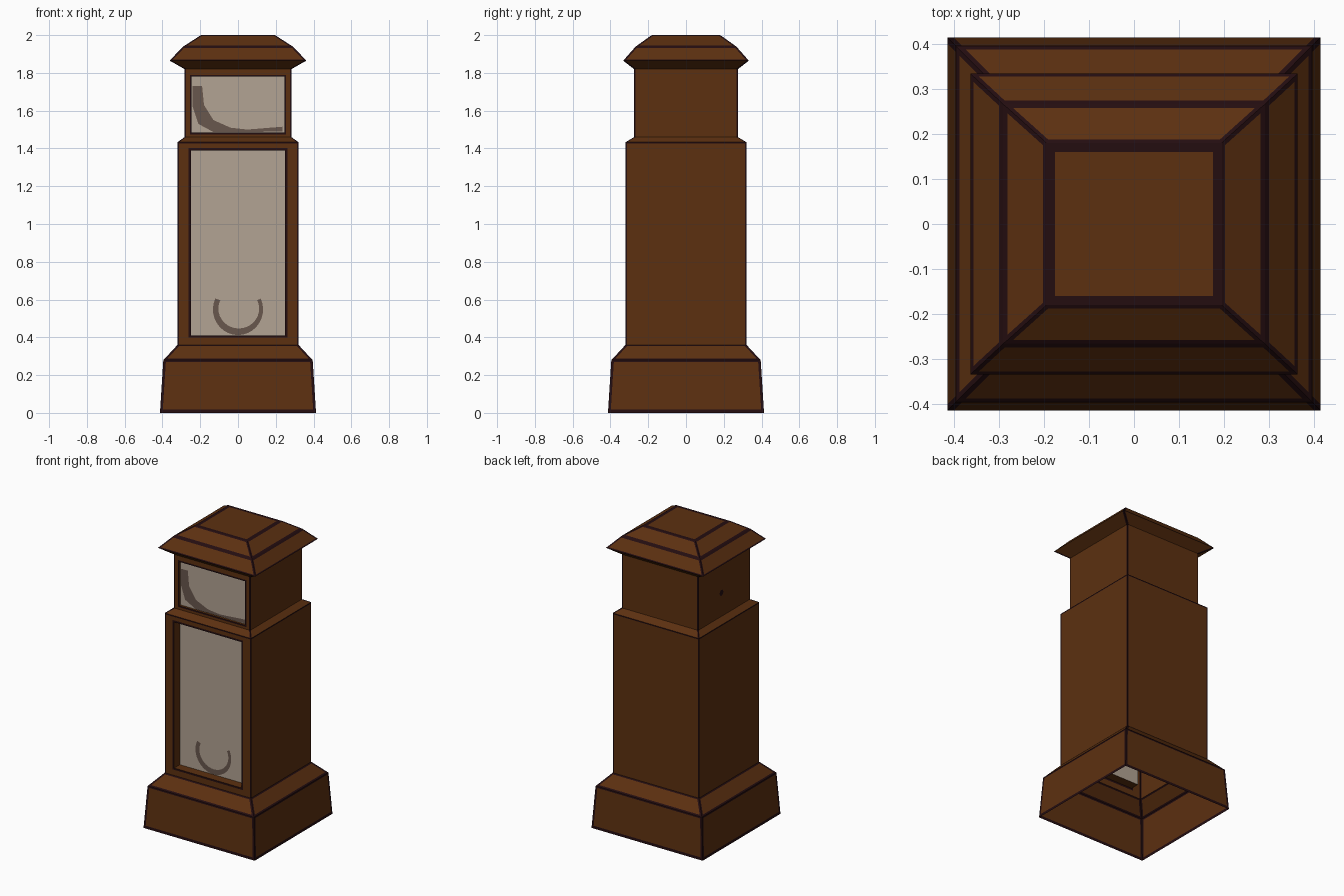
import bpy, bmesh, math
from mathutils import Vector

if "Cube" in bpy.data.objects:
    bpy.data.objects.remove(bpy.data.objects["Cube"])


def material(name, rgb):
    m = bpy.data.materials.new(name)
    lin = [((c / 255 + 0.055) / 1.055) ** 2.4 for c in rgb]
    m.diffuse_color = (*lin, 1)
    m.use_nodes = True
    m.node_tree.nodes["Principled BSDF"].inputs["Base Color"].default_value = m.diffuse_color
    return m


WOOD, EDGE, PANEL, SHADE = range(4)
MATS = [material("brown wood", (92, 48, 16)),
        material("dark edge", (36, 13, 16)),
        material("pale panel", (178, 163, 147)),
        material("panel shade", (104, 87, 77))]


def finish(bm, name):
    bmesh.ops.remove_doubles(bm, verts=bm.verts, dist=0.0002)
    me = bpy.data.meshes.new(name)
    bm.to_mesh(me)
    bm.free()
    for m in MATS:
        me.materials.append(m)
    ob = bpy.data.objects.new(name, me)
    bpy.context.collection.objects.link(ob)
    return ob


def bridge(bm, a, b, mats, closed=True, skip=None):
    n = len(a)
    for i in range(n if closed else n - 1):
        if i == skip:
            continue
        j = (i + 1) % n
        f = bm.faces.new((a[i], a[j], b[j], b[i]))
        f.material_index = mats(i) if callable(mats) else mats


def ring(bm, hx, hy, z, w):
    # rectangle with a narrow strip beside each corner
    c = [Vector(p) for p in ((-hx, -hy, z), (hx, -hy, z), (hx, hy, z), (-hx, hy, z))]
    pts = []
    for i in range(4):
        d = (c[(i + 1) % 4] - c[i]).normalized() * w
        pts += [c[i], c[i] + d, c[(i + 1) % 4] - d]
    return [bm.verts.new(p) for p in pts]


def loft(levels, w, skip_band=None, cap=False):
    # levels: half width, half depth, height, colour of the band below
    bm = bmesh.new()
    rings = [ring(bm, hx, hy, z, w) for hx, hy, z, _ in levels]
    for k in range(1, len(levels)):
        m = levels[k][3]
        bridge(bm, rings[k - 1], rings[k], lambda i: m if i % 3 == 1 else EDGE,
               skip=1 if k == skip_band else None)
    if cap:
        bm.faces.new(rings[-1]).material_index = WOOD
    return bm


def window(bm, outer, inner, y, y_in, rim):
    # frame, dark rim, recess walls and pale panel; rects are (half x, z0, z1)
    def rect(r, yy, g=0):
        h, z0, z1 = r[0] + g, r[1] - g, r[2] + g
        return [bm.verts.new(p) for p in ((-h, yy, z0), (h, yy, z0), (h, yy, z1), (-h, yy, z1))]
    loops = [rect(outer, y), rect(inner, y, rim), rect(inner, y), rect(inner, y_in)]
    for a, b, m in zip(loops, loops[1:], (WOOD, EDGE, WOOD)):
        bridge(bm, a, b, m)
    bm.faces.new(loops[-1]).material_index = PANEL


def painted_strip(name, outer, inner, y):
    bm = bmesh.new()
    a = [bm.verts.new((x, y, z)) for x, z in outer]
    b = [bm.verts.new((x, y, z)) for x, z in inner]
    bridge(bm, a, b, SHADE, closed=False)
    finish(bm, name)


# hollow plinth, open underneath
finish(loft([(.413, .413, 0, 0), (.412, .412, .018, EDGE), (.396, .396, .27, WOOD),
             (.395, .395, .28, EDGE), (.387, .387, .288, EDGE),
             (.327, .327, .353, WOOD), (.32, .32, .36, EDGE)], .014), "plinth")

# tall case with deep recessed front
bm = loft([(.32, .32, .36, 0), (.32, .32, 1.425, WOOD), (.32, .32, 1.433, EDGE),
           (.283, .275, 1.46, WOOD)], .008, skip_band=1)
window(bm, (.312, .36, 1.425), (.25, .41, 1.39), -.32, -.26, .012)
finish(bm, "tall_case")

# hood with shallow dial window
bm = loft([(.283, .275, 1.46, 0), (.283, .275, 1.82, WOOD)], .007, skip_band=1)
window(bm, (.276, 1.46, 1.82), (.245, 1.485, 1.78), -.275, -.26, .01)
finish(bm, "hood")

# stepped hip roof
finish(loft([(.283, .275, 1.82, 0), (.362, .333, 1.865, WOOD), (.356, .327, 1.871, EDGE),
             (.299, .274, 1.931, WOOD), (.29, .265, 1.94, EDGE), (.28, .257, 1.946, EDGE),
             (.202, .187, 1.996, WOOD), (.195, .18, 2.0, EDGE), (.175, .16, 2.0, EDGE)],
            .012, cap=True), "roof")

# painted pendulum crescent
angles = [math.radians(155 + 230 * i / 20) for i in range(21)]
painted_strip("pendulum_crescent",
              [(.133 * math.cos(t), .548 + .136 * math.sin(t)) for t in angles],
              [(.004 + .108 * math.cos(t), .552 + .105 * math.sin(t)) for t in angles], -.262)

# painted shade on the dial
painted_strip("dial_shade",
              [(-.24, 1.73), (-.24, 1.62), (-.21, 1.53), (-.13, 1.487), (.05, 1.487), (.235, 1.49)],
              [(-.19, 1.73), (-.18, 1.63), (-.13, 1.55), (-.04, 1.51), (.05, 1.50), (.235, 1.515)],
              -.262)

# small dark spot on the left side of the hood
bm = bmesh.new()
spot = [bm.verts.new((-.285, .03 - .02 * math.cos(i * math.tau / 10),
                      1.62 + .02 * math.sin(i * math.tau / 10))) for i in range(10)]
f = bm.faces.new(spot)
f.material_index = EDGE
f.normal_update()
if f.normal.x > 0:
    f.normal_flip()
finish(bm, "side_spot")
